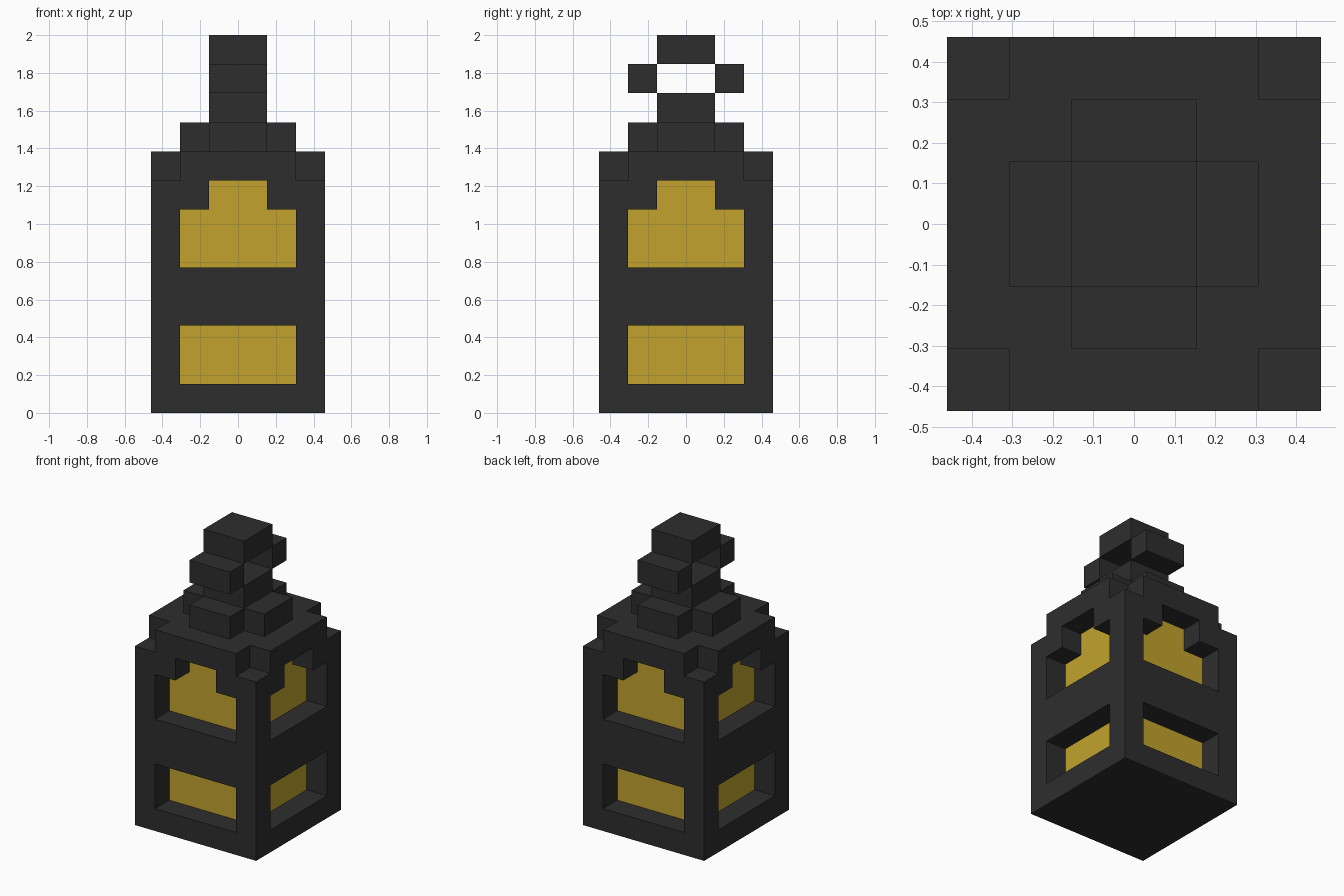
import bpy
import bmesh
from itertools import product
from math import radians
from mathutils import Vector

cube = bpy.data.objects.get("Cube")
if cube:
    bpy.data.objects.remove(cube, do_unlink=True)

U = 2 / 13  # size of one block


def material(name, rgb):
    mat = bpy.data.materials.new(name)
    mat.use_nodes = True
    mat.diffuse_color = (*rgb, 1)
    bsdf = next(n for n in mat.node_tree.nodes if n.type == "BSDF_PRINCIPLED")
    bsdf.inputs["Base Color"].default_value = (*rgb, 1)
    return mat


dark = material("dark iron", (0.027, 0.027, 0.027))
gold = material("golden glow", (0.54, 0.365, 0.026))


def box(x0, x1, y0, y1, z0, z1):
    """Set of unit blocks filling a box."""
    return set(product(range(x0, x1), range(y0, y1), range(z0, z1)))


def centred(half_x, half_y, z0, z1):
    return box(-half_x, half_x, -half_y, half_y, z0, z1)


def turned(blocks):
    """Quarter turn about the vertical axis."""
    return {(-y - 1, x, z) for x, y, z in blocks}


def all_round(blocks):
    result = set()
    for _ in range(4):
        result |= blocks
        blocks = turned(blocks)
    return result


def build(name, blocks, is_glow=None):
    """Skin the outside of a set of blocks and merge its flat faces."""
    bm = bmesh.new()
    corners = {}

    def vert(p):
        key = tuple(round(c) for c in p)
        if key not in corners:
            corners[key] = bm.verts.new(Vector(key) * U)
        return corners[key]

    for block in blocks:
        for axis, side in product(range(3), (-1, 1)):
            normal = Vector((0, 0, 0))
            normal[axis] = side
            neighbour = tuple(int(c) for c in Vector(block) + normal)
            if neighbour in blocks:
                continue
            a, b = Vector((0, 0, 0)), Vector((0, 0, 0))
            a[(axis + 1) % 3] = 1
            b[(axis + 2) % 3] = 1
            start = Vector(block)
            if side > 0:
                start += normal
            else:
                a, b = b, a
            face = bm.faces.new([vert(p) for p in (start, start + a, start + a + b, start + b)])
            if is_glow and is_glow(start + (a + b) / 2, normal):
                face.material_index = 1
    bmesh.ops.dissolve_limit(bm, angle_limit=radians(1), verts=bm.verts[:],
                             edges=bm.edges[:], delimit={"MATERIAL"})
    mesh = bpy.data.meshes.new(name)
    bm.to_mesh(mesh)
    bm.free()
    mesh.materials.append(dark)
    if is_glow:
        mesh.materials.append(gold)
    obj = bpy.data.objects.new(name, mesh)
    bpy.context.collection.objects.link(obj)
    return obj


# Lantern body: solid box with recessed windows and notched top corners
lower_window = box(-2, 2, -3, -2, 1, 3)
upper_window = box(-2, 2, -3, -2, 5, 7) | box(-1, 1, -3, -2, 7, 8)
corner_notch = box(2, 3, 2, 3, 8, 9)
body = centred(3, 3, 0, 9) - all_round(lower_window | upper_window | corner_notch)


def window_pane(centre, normal):
    """Recessed faces that look outward, below the roof."""
    return normal.z == 0 and centre.z < 8 and abs(centre.dot(normal) - 2) < 0.1


build("lantern_body", body, window_pane)

# Cross-shaped roof step and neck
build("roof_cross", centred(2, 1, 9, 10) | centred(1, 2, 9, 10))
build("neck", centred(1, 1, 10, 11))

# Carrying loop: front and back blocks around a gap, closed by a cap
build("loop_front", box(-1, 1, -2, -1, 11, 12))
build("loop_back", box(-1, 1, 1, 2, 11, 12))
build("loop_cap", centred(1, 1, 12, 13))
